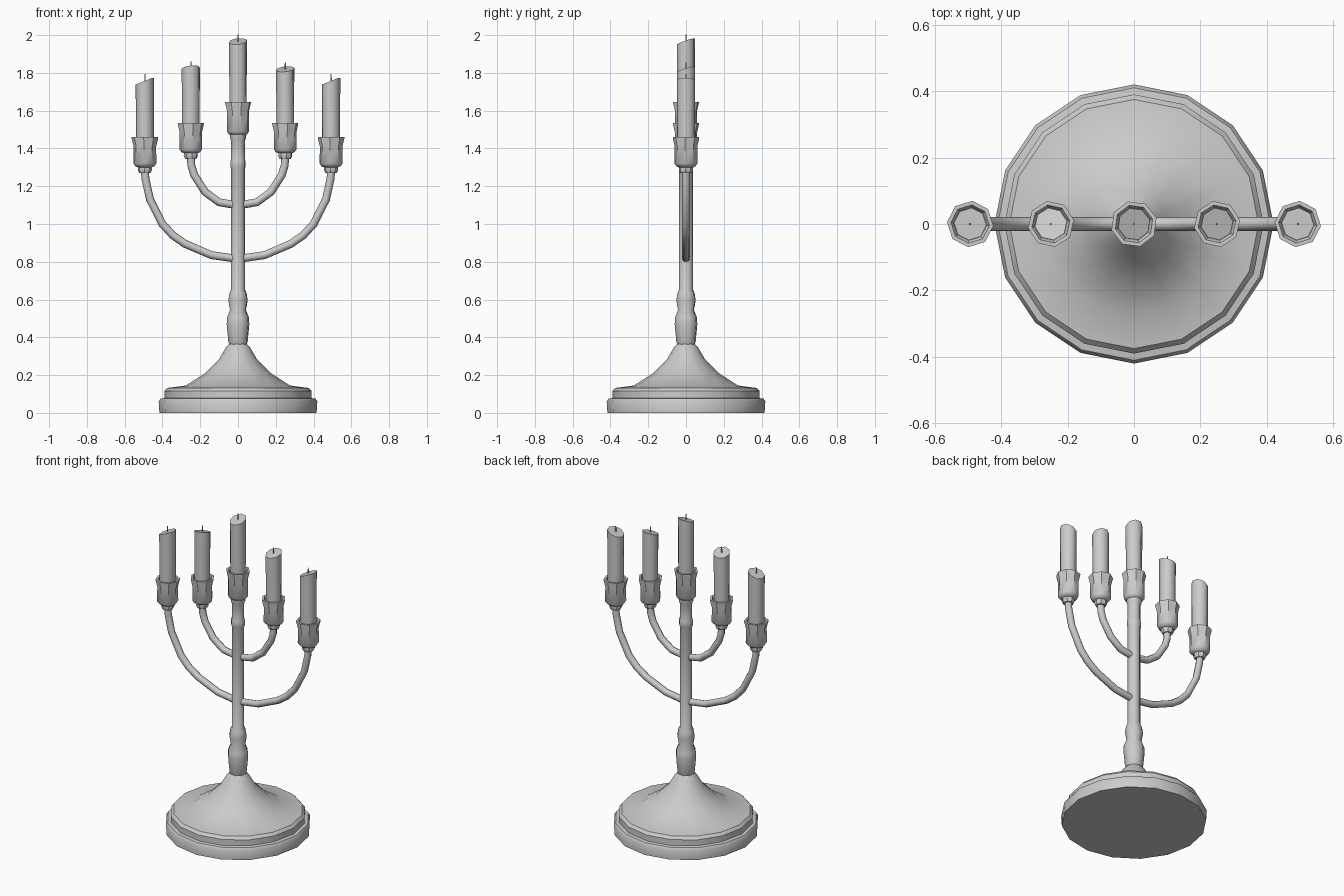
import bpy, math
from mathutils import Vector

cube = bpy.data.objects.get("Cube")
if cube:
    bpy.data.objects.remove(cube, do_unlink=True)

grey = bpy.data.materials.new("plain grey")
grey.use_nodes = True
grey.diffuse_color = (0.6, 0.6, 0.6, 1)
grey.node_tree.nodes["Principled BSDF"].inputs["Base Color"].default_value = (0.6, 0.6, 0.6, 1)


def finish(obj, angle=40):
    obj.data.materials.clear()
    obj.data.materials.append(grey)
    bpy.ops.object.select_all(action="DESELECT")
    obj.select_set(True)
    bpy.context.view_layer.objects.active = obj
    bpy.ops.object.shade_smooth_by_angle(angle=math.radians(angle))


def lathe(name, profile, sides, x=0, z=0, turn=0, angle=40):
    """Turn a (radius, height) profile, bottom to top, and cap both ends."""
    verts, faces = [], []
    for r, h in profile:
        for i in range(sides):
            a = math.radians(turn) + math.tau * i / sides
            verts.append((x + r * math.cos(a), r * math.sin(a), z + h))
    for k in range(len(profile) - 1):
        for i in range(sides):
            j = (i + 1) % sides
            faces.append((k * sides + i, k * sides + j, (k + 1) * sides + j, (k + 1) * sides + i))
    faces.append(tuple(reversed(range(sides))))
    faces.append(tuple(range(len(verts) - sides, len(verts))))
    mesh = bpy.data.meshes.new(name)
    mesh.from_pydata(verts, [], faces)
    obj = bpy.data.objects.new(name, mesh)
    bpy.context.collection.objects.link(obj)
    finish(obj, angle)
    return obj


def arm(name, half):
    """Sweep a round tube along a half path mirrored about the stem."""
    path = [(-x, z) for x, z in half] + [p for p in reversed(half) if p[0] > 0]
    curve = bpy.data.curves.new(name, "CURVE")
    curve.dimensions = "3D"
    curve.bevel_depth = 0.021
    curve.bevel_resolution = 2
    curve.use_fill_caps = True
    spline = curve.splines.new("POLY")
    spline.points.add(len(path) - 1)
    for point, (x, z) in zip(spline.points, path):
        point.co = (x, 0, z, 1)
    obj = bpy.data.objects.new(name, curve)
    bpy.context.collection.objects.link(obj)
    bpy.ops.object.select_all(action="DESELECT")
    obj.select_set(True)
    bpy.context.view_layer.objects.active = obj
    bpy.ops.object.convert(target="MESH")
    finish(bpy.context.object, 60)


# Stepped foot with a flared cone
lathe("base", [(0.416, 0), (0.42, 0.06), (0.41, 0.075), (0.39, 0.078), (0.39, 0.115),
               (0.375, 0.132), (0.275, 0.145), (0.175, 0.21), (0.1, 0.285),
               (0.065, 0.345), (0.045, 0.365)], 16, turn=90)

# Turned stem
lathe("stem", [(0.045, 0.355), (0.053, 0.375), (0.062, 0.47), (0.06, 0.505), (0.044, 0.545),
               (0.053, 0.595), (0.047, 0.635), (0.037, 0.655), (0.037, 1.29), (0.042, 1.305),
               (0.042, 1.33), (0.037, 1.345), (0.038, 1.44), (0.045, 1.46), (0.045, 1.48)],
      8, turn=15, angle=60)

# Curved arms
arm("outer_arm", [(0.494, 1.30), (0.49, 1.24), (0.466, 1.13), (0.40, 1.0), (0.345, 0.94),
                  (0.28, 0.895), (0.14, 0.835), (0, 0.815)])
arm("inner_arm", [(0.25, 1.36), (0.247, 1.31), (0.232, 1.26), (0.175, 1.17),
                  (0.1, 1.115), (0, 1.098)])

# Cup and candle sets: x, cup base, cup height, candle top, top slope in x and y, turn
sets = {
    "right_outer": (-0.493, 1.305, 0.155, 1.758, 0.4, 0, -5),
    "right_inner": (-0.25, 1.38, 0.155, 1.825, 0.1, -0.3, 10),
    "centre": (0, 1.475, 0.172, 1.967, 0.1, 0.35, 15),
    "left_inner": (0.25, 1.38, 0.155, 1.82, 0.1, 0.3, 10),
    "left_outer": (0.493, 1.305, 0.155, 1.758, 0.4, 0, -5),
}
for name, (x, z, h, top, slope_x, slope_y, turn) in sets.items():
    lathe(name + "_cup", [(0.03, -0.035), (0.038, -0.02), (0.036, -0.005), (0.05, 0), (0.061, 0.015),
                          (0.06, h - 0.05), (0.07, h - 0.008), (0.07, h), (0.058, h),
                          (0.05, h - 0.015)], 8, x, z, turn)
    candle = lathe(name + "_candle", [(0.047, z + h - 0.03), (0.049, top)], 8, x, 0, turn, 50)
    # Melted, slanted tip, flattened on its high side
    for v in candle.data.vertices:
        if v.co.z > top - 0.001:
            lift = slope_x * (v.co.x - x) + slope_y * v.co.y
            v.co.z += min(lift, 0.016)
    lathe(name + "_wick", [(0.004, top - 0.02), (0.003, top + 0.035)], 5, x)
